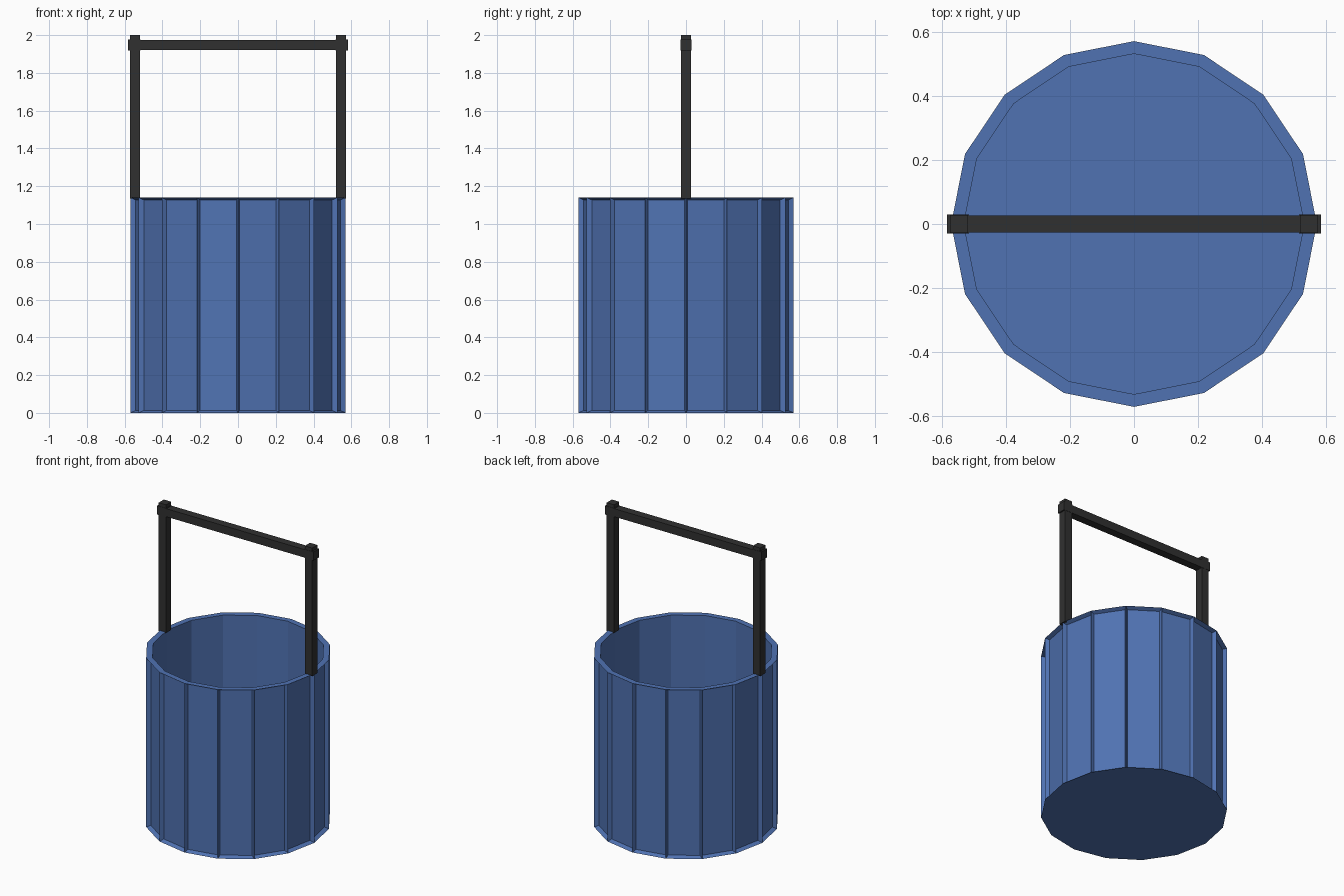
import bpy, bmesh
from mathutils import Matrix, Vector

if "Cube" in bpy.data.objects:
    bpy.data.objects.remove(bpy.data.objects["Cube"])


def material(name, color):
    m = bpy.data.materials.new(name)
    m.diffuse_color = color
    m.use_nodes = True
    m.node_tree.nodes["Principled BSDF"].inputs["Base Color"].default_value = m.diffuse_color
    return m


blue = material("blue_paint", (0.08, 0.17, 0.45, 1))
dark = material("dark_metal", (0.03, 0.03, 0.03, 1))


def finish(name, bm, mat):
    bmesh.ops.recalc_face_normals(bm, faces=bm.faces[:])
    me = bpy.data.meshes.new(name)
    bm.to_mesh(me)
    bm.free()
    me.materials.append(mat)
    ob = bpy.data.objects.new(name, me)
    bpy.context.collection.objects.link(ob)
    return ob


def box(name, x, y, z, mat):
    lo, hi = Vector((x[0], y[0], z[0])), Vector((x[1], y[1], z[1]))
    bm = bmesh.new()
    m = Matrix.Translation((lo + hi) / 2) @ Matrix.Diagonal((*(hi - lo), 1))
    bmesh.ops.create_cube(bm, size=1, matrix=m)
    return finish(name, bm, mat)


# Bucket: 16-sided prism, hollowed from the top, with recessed side panels
R, H = 0.57, 1.14
bm = bmesh.new()
bmesh.ops.create_cone(bm, cap_ends=True, segments=16, radius1=R, radius2=R, depth=H,
                      matrix=Matrix.Translation((0, 0, H / 2)))
bm.normal_update()
sides = [f for f in bm.faces if abs(f.normal.z) < 0.5]
top = next(f for f in bm.faces if f.normal.z > 0.5)
bmesh.ops.inset_individual(bm, faces=sides, thickness=0.018, depth=-0.025)
bmesh.ops.inset_individual(bm, faces=[top], thickness=0.0395)
ext = bmesh.ops.extrude_discrete_faces(bm, faces=[top])
for v in ext["faces"][0].verts:
    v.co.z = 0.04
finish("bucket", bm, blue)

# Handle: two uprights with end blocks, joined by a crossbar
for s, side in ((-1, "left"), (1, "right")):
    box(side + "_handle_post", sorted((s * 0.518, s * 0.573)), (-0.0275, 0.0275), (1.135, 2.0), dark)
    box(side + "_handle_block", sorted((s * 0.515, s * 0.583)), (-0.029, 0.029), (1.918, 1.977), dark)
box("handle_crossbar", (-0.54, 0.54), (-0.027, 0.027), (1.92, 1.974), dark)
